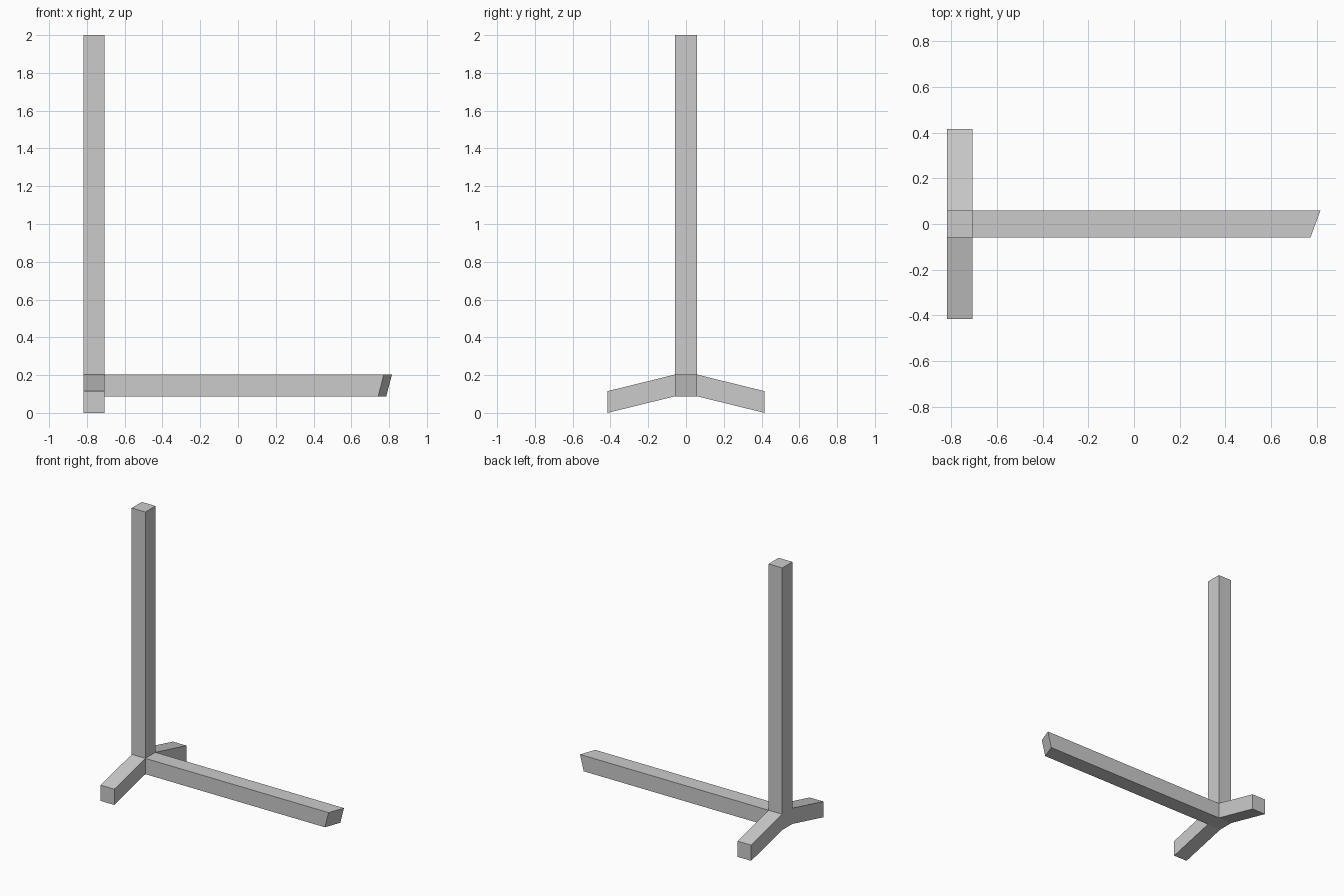
import bpy, bmesh
from mathutils import Vector

if "Cube" in bpy.data.objects:
    bpy.data.objects.remove(bpy.data.objects["Cube"])

X0, X1 = -0.817, -0.707      # post, front to back of the hub
HALF = 0.058                 # half beam thickness in y
Z0, Z1 = 0.088, 0.203        # hub bottom and top

bm = bmesh.new()


def extrude(direction, offset):
    """Extrude the hub face pointing along direction; return the end vertices."""
    d = Vector(direction)
    bm.normal_update()
    face = max((f for f in bm.faces if f in hub_faces), key=lambda f: f.normal.dot(d))
    hub_faces.remove(face)
    result = bmesh.ops.extrude_face_region(bm, geom=[face])
    verts = [g for g in result["geom"] if isinstance(g, bmesh.types.BMVert)]
    bmesh.ops.translate(bm, verts=verts, vec=offset)
    if face.is_valid:
        bmesh.ops.delete(bm, geom=[face], context="FACES_ONLY")
    return verts


# Hub where all beams meet
hub = bmesh.ops.create_cube(bm, size=1)["verts"]
for v in hub:
    v.co = (X0 if v.co.x < 0 else X1,
            -HALF if v.co.y < 0 else HALF,
            Z0 if v.co.z < 0 else Z1)
hub_faces = list(bm.faces)

# Upright post
extrude((0, 0, 1), (0, 0, 2 - Z1))

# Sloping side feet
for s in (-1, 1):
    extrude((0, s, 0), (0, s * (0.416 - HALF), -Z0))

# Long floor beam with a slanted end cut
for v in extrude((1, 0, 0), (0.815 - X1, 0, 0)):
    if v.co.y < 0:
        v.co.x -= 0.043
    if v.co.z < 0.15:
        v.co.x -= 0.03

bmesh.ops.recalc_face_normals(bm, faces=bm.faces[:])
mesh = bpy.data.meshes.new("stand_frame")
bm.to_mesh(mesh)
bm.free()
bpy.context.collection.objects.link(bpy.data.objects.new("stand_frame", mesh))
